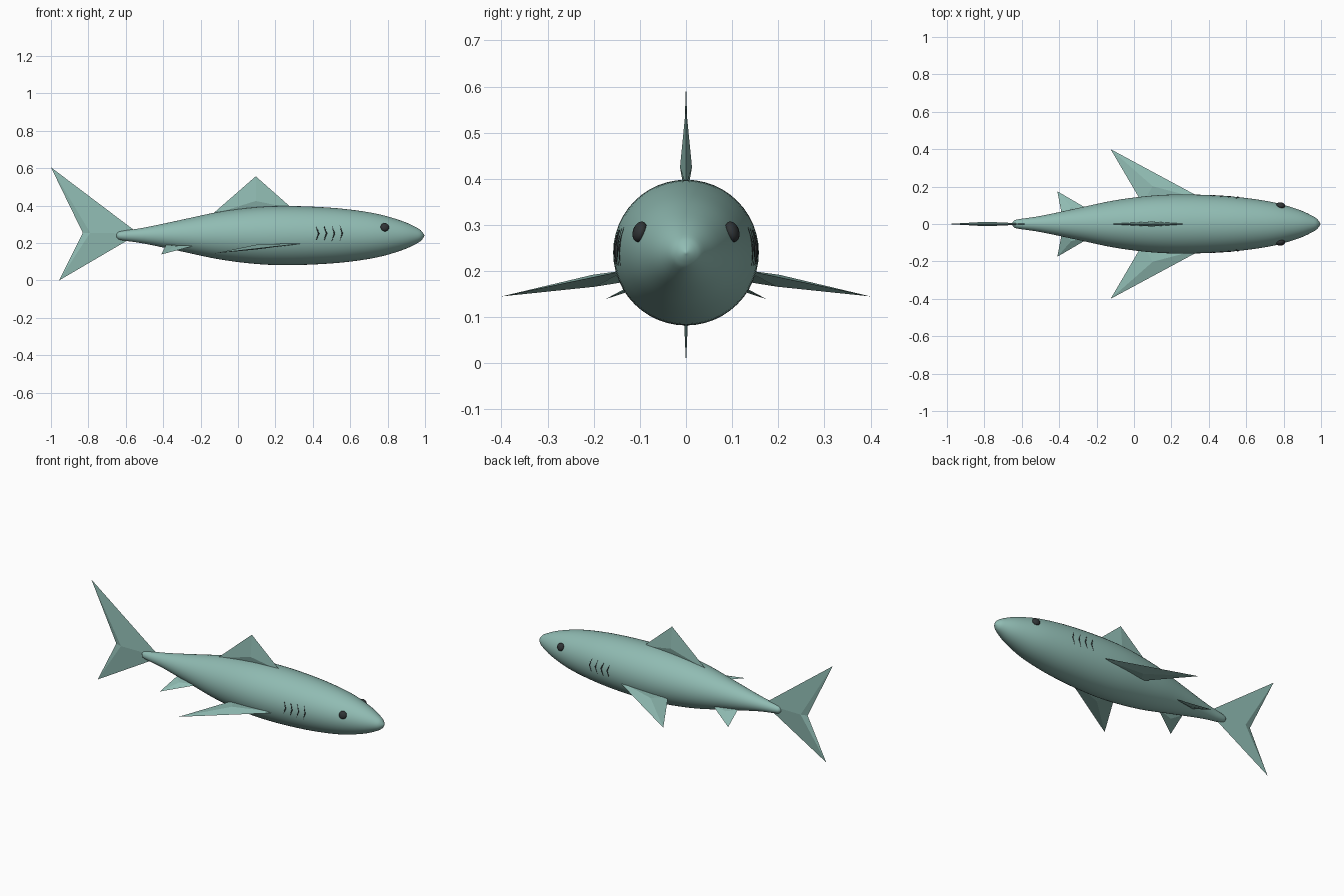
import bpy, bmesh, math
from mathutils import Vector

cube = bpy.data.objects.get("Cube")
if cube:
    bpy.data.objects.remove(cube, do_unlink=True)

AXIS_Z = 0.24


def material(name, rgb):
    m = bpy.data.materials.new(name)
    m.use_nodes = True
    m.diffuse_color = (*rgb, 1)
    m.node_tree.nodes["Principled BSDF"].inputs["Base Color"].default_value = (*rgb, 1)
    return m


skin = material("sea green skin", (0.28, 0.50, 0.45))
dark = material("dark grey", (0.03, 0.035, 0.037))


def add_object(name, bm, mat, smooth=False):
    bmesh.ops.recalc_face_normals(bm, faces=bm.faces)
    mesh = bpy.data.meshes.new(name)
    bm.to_mesh(mesh)
    bm.free()
    mesh.materials.append(mat)
    for p in mesh.polygons:
        p.use_smooth = smooth
    ob = bpy.data.objects.new(name, mesh)
    bpy.context.collection.objects.link(ob)
    return ob


# Body profile: position along the length, radius
PROFILE = [(-0.652, 0.0), (-0.645, 0.015), (-0.62, 0.025), (-0.5, 0.043),
           (-0.3, 0.085), (-0.1, 0.127), (0.1, 0.152), (0.27, 0.158),
           (0.45, 0.152), (0.6, 0.139), (0.75, 0.115), (0.88, 0.077),
           (0.96, 0.04), (0.985, 0.02), (0.997, 0.0)]


def smooth_profile(pts, steps=4):
    out = []
    for i in range(len(pts) - 1):
        a, b, c, d = (Vector(pts[min(max(k, 0), len(pts) - 1)])
                      for k in range(i - 1, i + 3))
        for s in range(steps):
            t = s / steps
            p = 0.5 * (2 * b + (c - a) * t + (2 * a - 5 * b + 4 * c - d) * t ** 2
                       + (3 * b - a - 3 * c + d) * t ** 3)
            out.append((p.x, max(p.y, 0)))
    return out + [pts[-1]]


def radius_at(x):
    for (x0, r0), (x1, r1) in zip(PROFILE, PROFILE[1:]):
        if x0 <= x <= x1:
            return r0 + (r1 - r0) * (x - x0) / (x1 - x0)
    return 0


# Body: spun profile
bm = bmesh.new()
verts = [bm.verts.new((x, 0, AXIS_Z + r)) for x, r in smooth_profile(PROFILE)]
edges = [bm.edges.new(pair) for pair in zip(verts, verts[1:])]
bmesh.ops.spin(bm, geom=verts + edges, cent=(0, 0, AXIS_Z), axis=(1, 0, 0),
               angle=math.tau, steps=48)
bmesh.ops.remove_doubles(bm, verts=bm.verts, dist=0.0005)
add_object("body", bm, skin, smooth=True)


# Fins: an outline with a raised ridge point on each side
def fin(name, outline, ridge, offset, side=1):
    bm = bmesh.new()
    flip = Vector((1, side, 1))
    rim = [bm.verts.new(Vector(p) * flip) for p in outline]
    for sign in (1, -1):
        peak = bm.verts.new((Vector(ridge) + Vector(offset) * sign) * flip)
        for a, b in zip(rim, rim[1:] + rim[:1]):
            bm.faces.new((a, b, peak))
    return add_object(name, bm, skin)


fin("dorsal_fin", [(-0.14, 0, 0.352), (0.095, 0, 0.557), (0.29, 0, 0.385)],
    (0.095, 0, 0.425), (0, 0.013, 0))
fin("tail_fin", [(-1, 0, 0.605), (-0.53, 0, 0.25), (-0.957, 0, 0), (-0.83, 0, 0.255)],
    (-0.79, 0, 0.255), (0, 0.012, 0))

for label, side in (("left", 1), ("right", -1)):
    fin(label + "_pectoral_fin",
        [(0.38, 0.128, 0.202), (-0.125, 0.4, 0.145), (0.045, 0.11, 0.18)],
        (0.1, 0.2, 0.179), (0, 0.002, 0.013), side)
    fin(label + "_pelvic_fin",
        [(-0.23, 0.07, 0.187), (-0.41, 0.175, 0.139), (-0.385, 0.045, 0.19)],
        (-0.335, 0.088, 0.176), (0, 0.003, 0.008), side)

    # Eye: flattened ball facing outward from the head
    bm = bmesh.new()
    bmesh.ops.create_uvsphere(bm, u_segments=20, v_segments=12, radius=0.023)
    eye = add_object(label + "_eye", bm, dark, smooth=True)
    eye.scale = (1, 0.65, 1)
    eye.rotation_euler = (side * 0.3, 0, -side * 0.2)
    eye.location = (0.785, side * 0.1, 0.285)

    # Gill slits: thin bent strips lying on the flank
    for i in range(4):
        start = 0.418 + i * 0.042
        half = 0.036 + i * 0.002
        curve = bpy.data.curves.new("gill_slit", "CURVE")
        curve.dimensions = "3D"
        curve.bevel_depth = 0.004
        curve.bevel_resolution = 1
        line = curve.splines.new("POLY")
        line.points.add(4)
        for k, point in enumerate(line.points):
            t = k / 2 - 1
            x = start + 0.014 * (1 - abs(t))
            z = 0.252 + half * t
            y = math.sqrt(radius_at(x) ** 2 - (z - AXIS_Z) ** 2)
            point.co = (x, side * y, z, 1)
            point.radius = 1 - 0.6 * abs(t)
        curve.materials.append(dark)
        slit = bpy.data.objects.new(f"{label}_gill_slit_{i + 1}", curve)
        bpy.context.collection.objects.link(slit)
